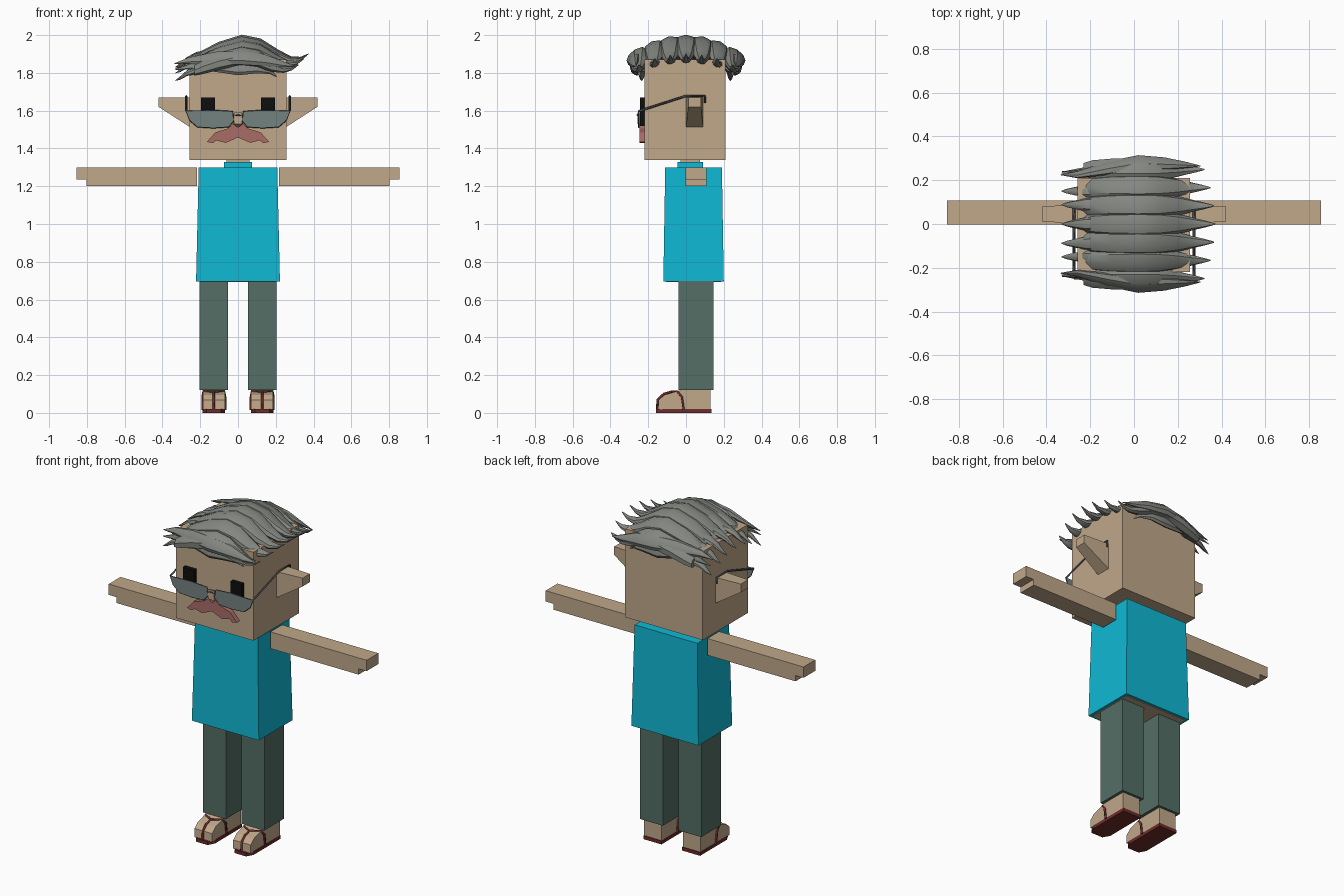
import bpy, bmesh, math

cube = bpy.data.objects.get("Cube")
if cube:
    bpy.data.objects.remove(cube, do_unlink=True)


def material(name, *rgb):
    lin = [((c / 255 + 0.055) / 1.055) ** 2.4 for c in rgb] + [1]
    m = bpy.data.materials.new(name)
    m.use_nodes = True
    m.diffuse_color = lin
    m.node_tree.nodes["Principled BSDF"].inputs["Base Color"].default_value = lin
    return m


SKIN = material("skin", 192, 168, 138)
SHIRT = material("turquoise shirt", 16, 184, 212)
PANTS = material("grey green trousers", 84, 110, 101)
HAIR = material("grey hair", 132, 135, 129)
RED = material("dark red leather", 110, 44, 42)
PINK = material("dusty red moustache", 168, 108, 102)
LENS = material("grey lens", 116, 130, 128)
FRAME = material("dark frame", 72, 78, 80)
BLACK = material("black eyes", 14, 14, 14)


def loft(name, rings, mat):
    """Skin a list of equal point rings and cap both ends."""
    bm = bmesh.new()
    vs = [[bm.verts.new(p) for p in ring] for ring in rings]
    n = len(vs[0])
    for a, b in zip(vs, vs[1:]):
        for i in range(n):
            j = (i + 1) % n
            bm.faces.new((a[i], a[j], b[j], b[i]))
    bm.faces.new(vs[0])
    bm.faces.new(vs[-1])
    bmesh.ops.recalc_face_normals(bm, faces=bm.faces)
    me = bpy.data.meshes.new(name)
    bm.to_mesh(me)
    bm.free()
    me.materials.append(mat)
    ob = bpy.data.objects.new(name, me)
    bpy.context.collection.objects.link(ob)
    return ob


def prism(name, pts, axis, lo, hi, mat):
    """Extrude a 2D outline along an axis (0 = x, 1 = y, 2 = z)."""
    def ring(d):
        return [(*p[:axis], d, *p[axis:]) for p in pts]
    return loft(name, [ring(lo), ring(hi)], mat)


def rect(x0, x1, y0, y1):
    return [(x0, y0), (x1, y0), (x1, y1), (x0, y1)]


def box(name, x, y, z, mat):
    return prism(name, rect(*x, *y), 2, *z, mat)


def select_only(ob):
    bpy.ops.object.select_all(action='DESELECT')
    ob.select_set(True)
    bpy.context.view_layer.objects.active = ob


def tube(name, pts, r, mat, closed=False):
    cu = bpy.data.curves.new(name, 'CURVE')
    cu.dimensions = '3D'
    cu.bevel_depth = r
    cu.bevel_resolution = 0
    cu.use_fill_caps = True
    sp = cu.splines.new('POLY')
    sp.points.add(len(pts) - 1)
    for p, co in zip(sp.points, pts):
        p.co = (*co, 1)
    sp.use_cyclic_u = closed
    cu.materials.append(mat)
    ob = bpy.data.objects.new(name, cu)
    bpy.context.collection.objects.link(ob)
    select_only(ob)
    bpy.ops.object.convert(target='MESH')


# Torso, collar, neck and head
loft("shirt", [[(x, y, z) for x, y in rect(-w, w, a, b)] for z, w, a, b in
               ((0.695, 0.222, -0.12, 0.2), (1.3, 0.208, -0.11, 0.19))], SHIRT)
box("hips", (-0.205, 0.205), (-0.105, 0.185), (0.692, 0.75), SKIN)
box("collar", (-0.075, 0.075), (-0.045, 0.09), (1.3, 1.328), SHIRT)
box("neck", (-0.06, 0.06), (-0.03, 0.075), (1.3, 1.35), SKIN)
box("head", (-0.258, 0.256), (-0.22, 0.21), (1.34, 1.87), SKIN)

# Nose and moustache
loft("nose", [[(x, y, z) for x, z in rect(-w, w, a, b)] for y, w, a, b in
              ((-0.215, 0.026, 1.515, 1.57), (-0.256, 0.02, 1.53, 1.59))], SKIN)
half = [(0.025, 1.53), (0.055, 1.505), (0.12, 1.485), (0.165, 1.435),
        (0.135, 1.428), (0.115, 1.442), (0.065, 1.43)]
prism("moustache", [(0, 1.51)] + half + [(0, 1.458)] + [(-x, z) for x, z in reversed(half)],
      1, -0.247, -0.22, PINK)

for s, side in ((1, "left"), (-1, "right")):
    def m(pts):
        return [(s * p[0], *p[1:]) for p in pts]

    # Ear: flat top, slanted underside, narrower tip
    loft(side + "_ear", [m([(x, y, z) for y, z in rect(a, b, lo, 1.67)]) for x, a, b, lo in
                         ((0.25, 0.0, 0.09, 1.51), (0.42, 0.012, 0.08, 1.62))], SKIN)
    # Arm with a stepped hand
    prism(side + "_arm", m([(0.217, 1.2), (0.802, 1.2), (0.802, 1.235), (0.855, 1.235),
                            (0.855, 1.3), (0.217, 1.3)]), 1, -0.003, 0.108, SKIN)
    # Eye, half-moon lens, rim and temple bar
    prism(side + "_eye", m(rect(0.122, 0.195, 1.52, 1.67)), 1, -0.244, -0.215, BLACK)
    lens = m([(0.022, 1.55), (0.03, 1.595), (0.12, 1.6), (0.275, 1.598),
              (0.255, 1.55), (0.215, 1.515), (0.13, 1.51), (0.05, 1.515)])
    prism(side + "_lens", lens, 1, -0.252, -0.246, LENS)
    tube(side + "_rim", [(x, -0.249, z) for x, z in lens], 0.004, FRAME, True)
    tube(side + "_temple", m([(0.274, -0.249, 1.598), (0.274, 0.0, 1.678),
                              (0.274, 0.1, 1.678), (0.274, 0.1, 1.64)]), 0.006, FRAME)
    # Leg and foot
    box(side + "_leg", sorted((s * 0.052, s * 0.203)), (-0.04, 0.145), (0.12, 0.7), PANTS)
    cx = s * 0.128
    prism(side + "_foot", [(-0.148, 0.018), (0.13, 0.018), (0.13, 0.122), (-0.025, 0.122),
                           (-0.07, 0.108), (-0.115, 0.095), (-0.145, 0.068)],
          0, cx - 0.058, cx + 0.058, SKIN)
    # Sandal sole and straps
    prism(side + "_sole", [(cx + x, y) for x, y in
                           ((-0.06, 0.135), (0.06, 0.135), (0.06, -0.12), (0.038, -0.16),
                            (-0.038, -0.16), (-0.06, -0.12))], 2, 0, 0.02, RED)
    tube(side + "_toe_strap", [(cx, -0.152, 0.015), (cx, -0.15, 0.07), (cx, -0.117, 0.1),
                               (cx, -0.075, 0.112)], 0.007, RED)
    for t in (1, -1):
        tube(side + "_side_strap", [(cx, -0.075, 0.112), (cx + t * 0.056, -0.045, 0.112),
                                    (cx + t * 0.061, -0.022, 0.085),
                                    (cx + t * 0.061, -0.012, 0.015)], 0.007, RED)

tube("bridge", [(-0.03, -0.25, 1.57), (0, -0.259, 1.578), (0.03, -0.25, 1.57)], 0.004, FRAME)


def strand(name, path, y, width, thick, roll):
    """Leaf-shaped lock along x; path holds (x, z, scale, y shift)."""
    rings = []
    for x, z, k, dy in path:
        ring = []
        for i in range(8):
            a = math.tau * i / 8
            u, v = width * k * math.cos(a), thick * k * math.sin(a)
            ring.append((x, y + dy + u * math.cos(roll) - v * math.sin(roll),
                         z + u * math.sin(roll) + v * math.cos(roll)))
        rings.append(ring)
    select_only(loft(name, rings, HAIR))
    bpy.ops.object.shade_smooth_by_angle(angle=math.radians(35))


SWEEP = [(-0.23, -0.1, 0.6), (-0.19, -0.075, 0.85), (-0.1, -0.035, 1), (0.02, 0, 1.05),
         (0.12, -0.018, 1), (0.21, -0.065, 0.75), (0.28, -0.09, 0.45), (0.33, -0.085, 0.25),
         (0.372, -0.06, 0.05)]
SPIKE = [(-0.16, -0.06, 0.8), (-0.22, -0.07, 0.75), (-0.27, -0.09, 0.5),
         (-0.305, -0.115, 0.3), (-0.332, -0.13, 0.05)]

# Locks across the crown, with short spikes on the right side
for k in range(-3, 4):
    y = k * 0.083
    zc = 1.96 - 1.15 * y * y
    reach = 1 - 2.2 * y * y
    strand("crown_lock", [(x * (reach if x > 0 else 1), zc + dz * (1 - 4 * y * y), w, 0)
                          for x, dz, w in SWEEP], y, 0.058, 0.04, -y * 2.4)
    strand("side_spike", [(x, zc + dz, w, 0.01 * math.sin(k * 2))
                          for x, dz, w in SPIKE], y * 0.95, 0.04, 0.028, -y * 2)

# Hanging locks along the front and back edges of the head
for s, name in ((-1, "front"), (1, "back")):
    strand(name + "_upper_fringe", [(-0.335, 1.85, 0.05, -s * 0.03), (-0.26, 1.865, 0.45, -s * 0.03),
                                    (-0.12, 1.878, 0.9, 0), (0.02, 1.88, 1, s * 0.025),
                                    (0.14, 1.868, 0.85, s * 0.02), (0.24, 1.845, 0.4, s * 0.015),
                                    (0.305, 1.835, 0.05, s * 0.01)], s * 0.255, 0.045, 0.028, -s * 0.95)
    strand(name + "_lower_fringe", [(-0.33, 1.818, 0.05, 0), (-0.25, 1.835, 0.4, 0),
                                    (-0.12, 1.838, 0.8, 0), (0.0, 1.828, 1, s * 0.02),
                                    (0.1, 1.83, 0.8, s * 0.02), (0.17, 1.81, 0.4, s * 0.01),
                                    (0.205, 1.778, 0.05, 0)], s * 0.24, 0.042, 0.02, -s * 1.3)
